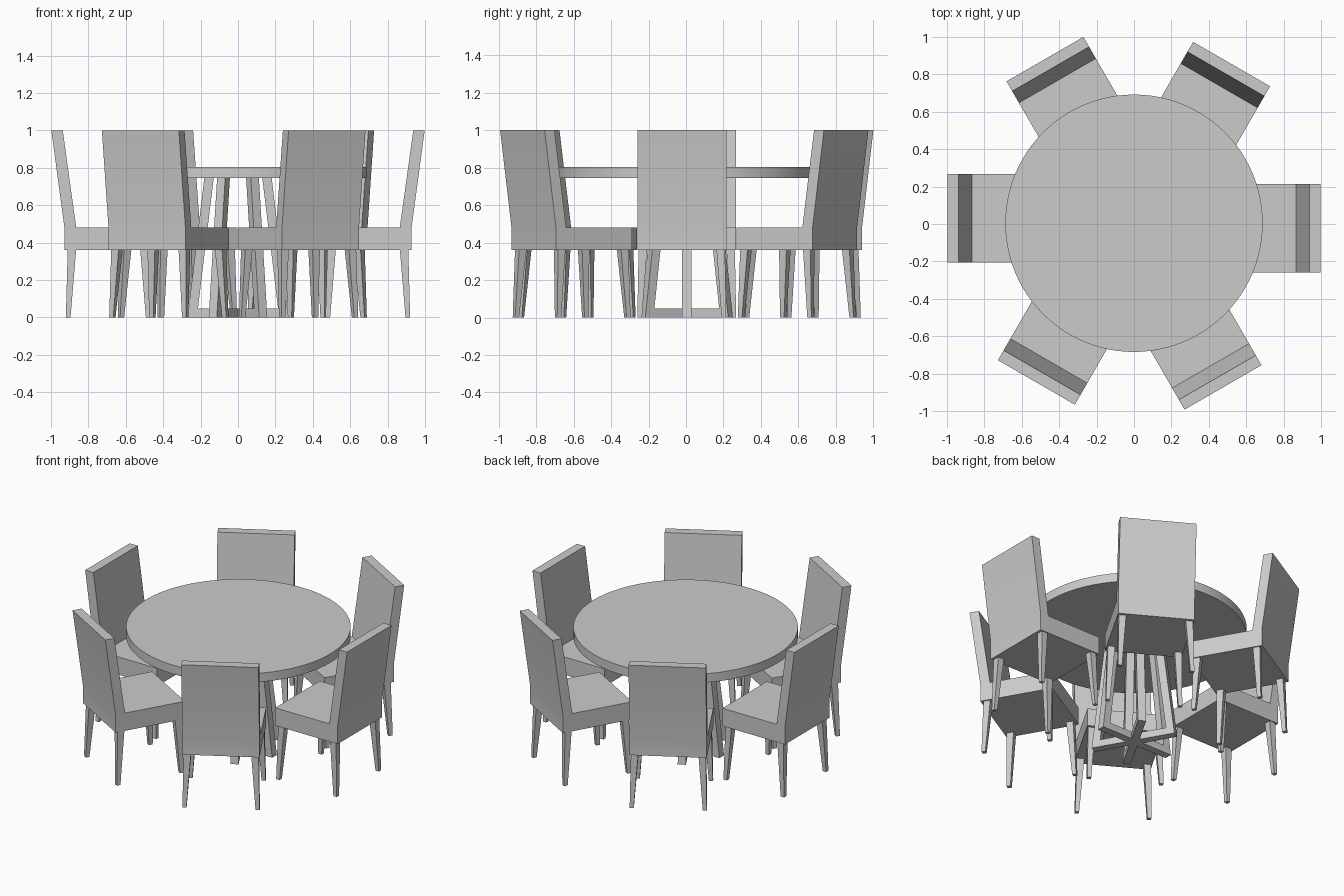
import bpy, bmesh, math
from mathutils import Matrix, Vector

old = bpy.data.objects.get("Cube")
if old:
    bpy.data.objects.remove(old, do_unlink=True)

grey = bpy.data.materials.new("plain grey")
grey.use_nodes = True
colour = (0.6, 0.6, 0.6, 1)
grey.diffuse_color = colour
grey.node_tree.nodes["Principled BSDF"].inputs["Base Color"].default_value = colour

CENTRE = Vector((0, 0.004, 0))


def finish(name, bm, turn=0.0, smooth=False):
    """Turn the mesh about the table axis and make it an object."""
    bmesh.ops.recalc_face_normals(bm, faces=bm.faces)
    bm.transform(Matrix.Translation(CENTRE) @ Matrix.Rotation(turn, 4, "Z"))
    mesh = bpy.data.meshes.new(name)
    bm.to_mesh(mesh)
    bm.free()
    mesh.materials.append(grey)
    obj = bpy.data.objects.new(name, mesh)
    bpy.context.collection.objects.link(obj)
    if smooth:
        bpy.ops.object.select_all(action="DESELECT")
        obj.select_set(True)
        bpy.context.view_layer.objects.active = obj
        bpy.ops.object.shade_smooth_by_angle(angle=math.radians(30))
    return obj


def tapered_bar(bm, bottom, top, half_bottom, half_top):
    """Square bar between two points, with level ends."""
    rings = []
    for (x, y, z), h in ((bottom, half_bottom), (top, half_top)):
        rings.append([bm.verts.new((x + sx * h, y + sy * h, z))
                      for sx, sy in ((-1, -1), (1, -1), (1, 1), (-1, 1))])
    low, high = rings
    bm.faces.new(low[::-1])
    bm.faces.new(high)
    for i in range(4):
        j = (i + 1) % 4
        bm.faces.new((low[i], low[j], high[j], high[i]))


# Chair outline: distance from the table axis, height
SEAT_Z = 0.36
PROFILE = [(0.46, SEAT_Z), (0.928, SEAT_Z), (0.928, 0.48), (0.998, 1.0),
           (0.937, 1.0), (0.865, 0.48), (0.46, 0.48)]
SIDE_SHIFT, HALF_WIDTH = -0.0265, 0.2375


def chair(number, turn):
    # Seat and leaning back in one piece
    bm = bmesh.new()
    face = bm.faces.new([bm.verts.new((r, SIDE_SHIFT - HALF_WIDTH, z))
                         for r, z in PROFILE])
    swept = bmesh.ops.extrude_face_region(bm, geom=[face])["geom"]
    bmesh.ops.translate(bm, vec=(0, 2 * HALF_WIDTH, 0),
                        verts=[v for v in swept if isinstance(v, bmesh.types.BMVert)])
    finish(f"chair_seat_and_back_{number}", bm, turn, smooth=True)

    # Four tapered, splayed legs
    bm = bmesh.new()
    middle = (0.46 + 0.928) / 2
    for sx in (-1, 1):
        for sy in (-1, 1):
            tapered_bar(bm,
                        (middle + sx * 0.214, SIDE_SHIFT + sy * 0.225, 0),
                        (middle + sx * 0.194, SIDE_SHIFT + sy * 0.208, SEAT_Z),
                        0.0125, 0.0225)
    finish(f"chair_legs_{number}", bm, turn)


for i in range(6):
    chair(i + 1, i * math.pi / 3)

# Round table top
bm = bmesh.new()
bmesh.ops.create_cone(bm, cap_ends=True, segments=96, radius1=0.688, radius2=0.688,
                      depth=0.06, matrix=Matrix.Translation((0, 0, 0.775)))
finish("table_top", bm, smooth=True)

# Leaning posts and floor bars
for i in range(6):
    bm = bmesh.new()
    tapered_bar(bm, (0.245, 0, 0), (0.155, 0, 0.746), 0.025, 0.025)
    finish(f"table_post_{i + 1}", bm, i * math.pi / 3)
for i in range(3):
    bm = bmesh.new()
    bmesh.ops.create_cube(bm, size=1, matrix=Matrix.Translation((0, 0, 0.024))
                          @ Matrix.Diagonal((0.46, 0.05, 0.048, 1)))
    finish(f"table_floor_bar_{i + 1}", bm, i * math.pi / 3)
